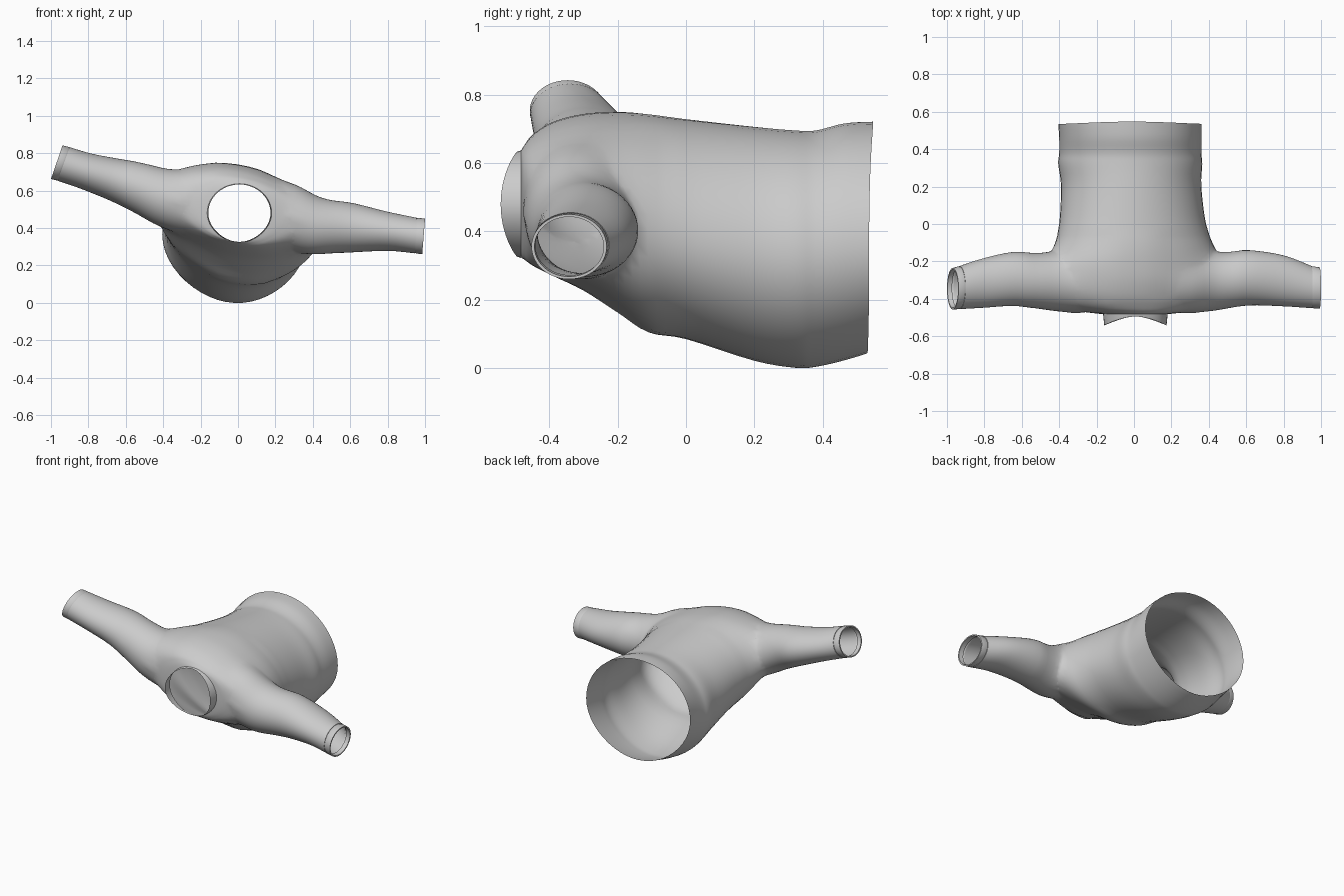
import bpy, bmesh, math
from mathutils import Vector

if "Cube" in bpy.data.objects:
    bpy.data.objects.remove(bpy.data.objects["Cube"])

N = 48


def spline(keys, steps):
    """Catmull-Rom interpolation of equally long tuples."""
    out = []
    for i in range(len(keys) - 1):
        a, b = keys[max(i - 1, 0)], keys[i]
        c, d = keys[i + 1], keys[min(i + 2, len(keys) - 1)]
        for s in range(steps):
            t = s / steps
            out.append(tuple(
                0.5 * (2 * q + (r - p) * t + (2 * p - 5 * q + 4 * r - u) * t * t
                       + (3 * q - p - 3 * r + u) * t ** 3)
                for p, q, r, u in zip(a, b, c, d)))
    return out + [tuple(keys[-1])]


def loft(name, rings, capped=True):
    bm = bmesh.new()
    loops = [[bm.verts.new(p) for p in ring] for ring in rings]
    for a, b in zip(loops, loops[1:]):
        for i in range(N):
            j = (i + 1) % N
            bm.faces.new((a[i], a[j], b[j], b[i]))
    if capped:
        bm.faces.new(loops[0][::-1])
        bm.faces.new(loops[-1])
    bmesh.ops.recalc_face_normals(bm, faces=bm.faces[:])
    mesh = bpy.data.meshes.new(name)
    bm.to_mesh(mesh)
    bm.free()
    ob = bpy.data.objects.new(name, mesh)
    bpy.context.collection.objects.link(ob)
    return ob


ANG = [2 * math.pi * i / N for i in range(N)]


def body_ring(y, xl, xr, zb, zt, shear):
    """Tilted oval, slightly narrower below the middle."""
    hx, hz = (xr - xl) / 2, (zt - zb) / 2
    ring = []
    for a in ANG:
        c, s = math.cos(a), math.sin(a)
        pinch = 1 - 0.1 * min(s, 0) ** 2
        ring.append(Vector(((xl + xr) / 2 + hx * c * pinch, y,
                            (zb + zt) / 2 + hz * s + shear * hx * c)))
    return ring


def sleeve_ring(xt, zt, xb, zb, y0, y1, scale=1.0):
    top, bot = Vector((xt, 0, zt)), Vector((xb, 0, zb))
    mid = (top + bot) / 2 + Vector((0, (y0 + y1) / 2, 0))
    return [mid + scale * ((top - bot) / 2 * math.cos(a)
                           + Vector((0, (y1 - y0) / 2 * math.sin(a), 0)))
            for a in ANG]


# torso: y, left x, right x, bottom z, top z, sideways shear
torso_keys = [
    (0.535, -0.405, 0.36, 0.045, 0.72, -0.07),
    (0.46, -0.40, 0.36, 0.022, 0.715, -0.06),
    (0.38, -0.40, 0.36, 0.004, 0.695, -0.05),
    (0.32, -0.405, 0.365, 0.001, 0.695, -0.05),
    (0.20, -0.39, 0.36, 0.022, 0.705, -0.07),
    (0.0, -0.40, 0.385, 0.088, 0.725, -0.11),
    (-0.11, -0.43, 0.43, 0.11, 0.737, -0.14),
    (-0.20, -0.46, 0.455, 0.172, 0.74, -0.16),
    (-0.30, -0.45, 0.445, 0.237, 0.733, -0.16),
    (-0.39, -0.42, 0.41, 0.28, 0.71, -0.16),
    (-0.45, -0.345, 0.345, 0.307, 0.675, -0.14),
    (-0.472, -0.25, 0.26, 0.318, 0.652, -0.08),
    (-0.482, -0.165, 0.18, 0.322, 0.637, 0.0)]
garment = loft("sweater_body", [body_ring(*k) for k in spline(torso_keys, 4)])

# sleeves: top x, top z, bottom x, bottom z, front y, back y
left_keys = [
    (-0.10, 0.67, -0.12, 0.42, -0.42, -0.20),
    (-0.25, 0.705, -0.27, 0.37, -0.472, -0.15),
    (-0.38, 0.717, -0.42, 0.405, -0.47, -0.145),
    (-0.50, 0.747, -0.55, 0.48, -0.452, -0.155),
    (-0.62, 0.767, -0.68, 0.545, -0.438, -0.15),
    (-0.78, 0.797, -0.84, 0.61, -0.448, -0.185),
    (-0.90, 0.832, -0.965, 0.653, -0.455, -0.225)]
right_keys = [
    (0.10, 0.62, 0.10, 0.38, -0.42, -0.20),
    (0.27, 0.652, 0.24, 0.30, -0.472, -0.16),
    (0.41, 0.577, 0.37, 0.258, -0.47, -0.15),
    (0.50, 0.55, 0.48, 0.262, -0.455, -0.15),
    (0.62, 0.532, 0.61, 0.27, -0.435, -0.14),
    (0.80, 0.487, 0.80, 0.278, -0.44, -0.168),
    (0.955, 0.455, 0.945, 0.265, -0.45, -0.225)]
left_end = (-0.938, 0.842, -1.0, 0.662, -0.457, -0.235)
right_end = (1.0, 0.45, 0.985, 0.26, -0.452, -0.232)

sleeves = []
for name, keys, end in (("left_sleeve", left_keys, left_end),
                        ("right_sleeve", right_keys, right_end)):
    rings = [sleeve_ring(*k) for k in spline(keys, 4)]
    # stitched groove, cuff edge, and the lip folded inside
    rings.append(sleeve_ring(*keys[-1], 0.97))
    for t, s in ((0.2, 1.0), (1.0, 1.0), (1.0, 0.92), (0.3, 0.91)):
        rings.append(sleeve_ring(*[a + (b - a) * t for a, b in zip(keys[-1], end)], s))
    sleeves.append(loft(name, rings))

# join the sleeves to the body
for s in sleeves:
    mod = garment.modifiers.new("join", 'BOOLEAN')
    mod.operation, mod.solver, mod.object = 'UNION', 'EXACT', s
dg = bpy.context.evaluated_depsgraph_get()
joined = bpy.data.meshes.new_from_object(garment.evaluated_get(dg))
garment.modifiers.clear()
garment.data = joined
for s in sleeves:
    bpy.data.objects.remove(s)

# open the hem, neck and cuffs, then soften the shoulder seams
bm = bmesh.new()
bm.from_mesh(joined)
bmesh.ops.delete(bm, geom=[f for f in bm.faces if len(f.verts) > 40], context='FACES')
bmesh.ops.triangulate(bm, faces=[f for f in bm.faces if len(f.verts) > 4])
bmesh.ops.remove_doubles(bm, verts=bm.verts[:], dist=0.002)
soft = [v for v in bm.verts if 0.15 < abs(v.co.x) < 0.55 and -0.475 < v.co.y < -0.05]
for _ in range(6):
    bmesh.ops.smooth_vert(bm, verts=soft, factor=0.5, use_axis_x=True,
                          use_axis_y=True, use_axis_z=True)
# slight bow of the hem line
for v in bm.verts:
    if v.co.y > 0.53:
        v.co.y += 0.012 * math.cos(v.co.x * 4) * (v.co.z - 0.2) / 0.5
bm.to_mesh(joined)
bm.free()

# collar: short band standing further out at its sides
neck = body_ring(*torso_keys[-1])
rim = [p + Vector((-0.006 * math.cos(a), -0.012 - 0.048 * abs(math.cos(a)) ** 1.7,
                   -0.004 * math.sin(a))) for p, a in zip(neck, ANG)]
collar = loft("collar", [neck, rim], capped=False)

for ob in (garment, collar):
    bpy.ops.object.select_all(action='DESELECT')
    ob.select_set(True)
    bpy.context.view_layer.objects.active = ob
    bpy.ops.object.shade_smooth_by_angle(angle=math.radians(40))
